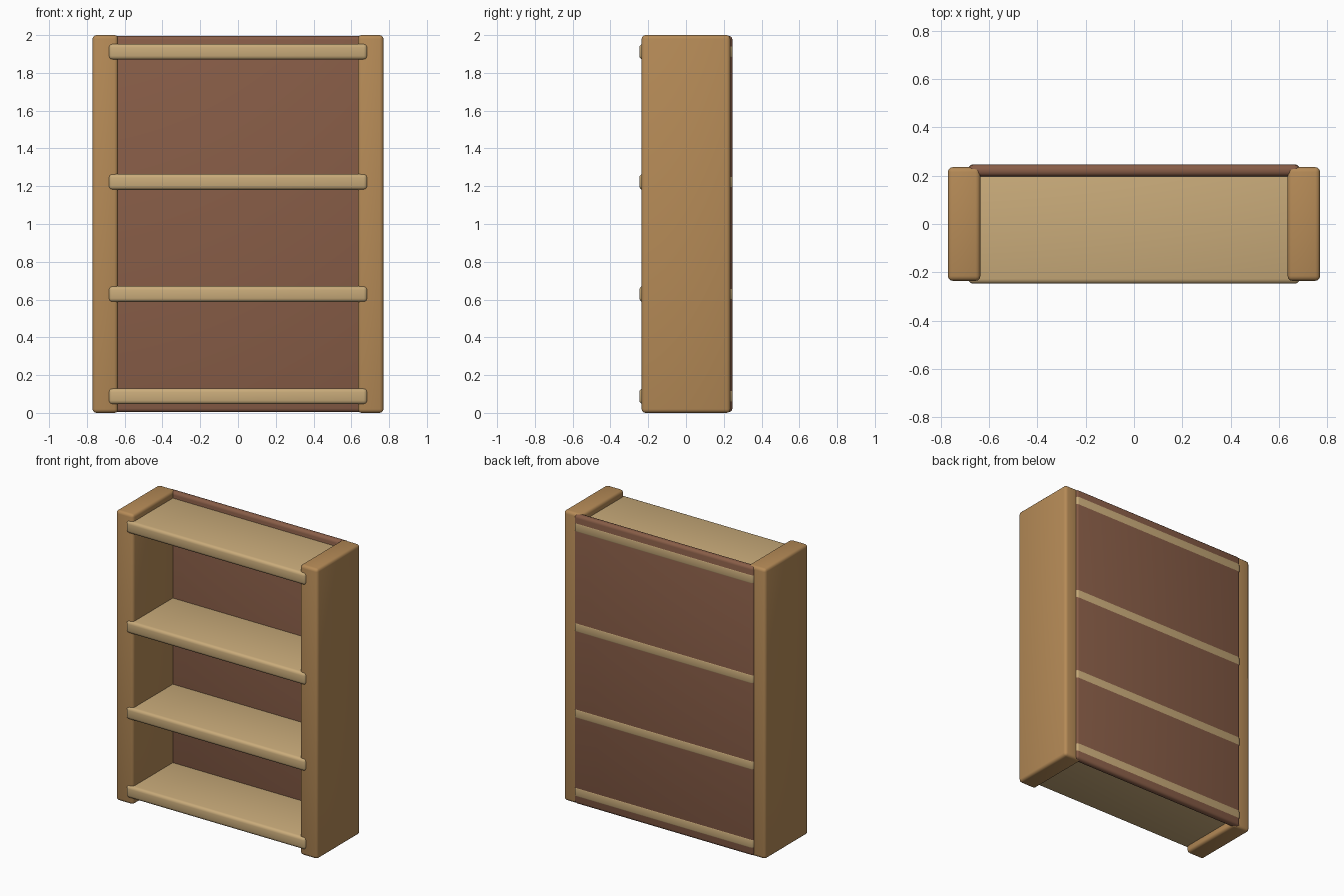
import bpy
import math

if "Cube" in bpy.data.objects:
    bpy.data.objects.remove(bpy.data.objects["Cube"])


def linear(c):
    c /= 255
    return c / 12.92 if c <= 0.04045 else ((c + 0.055) / 1.055) ** 2.4


def material(name, rgb):
    m = bpy.data.materials.new(name)
    m.diffuse_color = (*[linear(c) for c in rgb], 1)
    m.use_nodes = True
    m.node_tree.nodes["Principled BSDF"].inputs["Base Color"].default_value = m.diffuse_color
    return m


def board(name, lo, hi, mat, bevel):
    """Rounded plank between two opposite corners."""
    bpy.ops.mesh.primitive_cube_add(size=1, location=[(a + b) / 2 for a, b in zip(lo, hi)])
    ob = bpy.context.object
    ob.name = name
    ob.scale = [b - a for a, b in zip(lo, hi)]
    bpy.ops.object.transform_apply(location=False, rotation=False, scale=True)
    ob.data.materials.append(mat)
    mod = ob.modifiers.new("rounded edges", 'BEVEL')
    mod.width = bevel
    mod.segments = 3
    bpy.ops.object.modifier_apply(modifier=mod.name)
    bpy.ops.object.shade_smooth_by_angle(angle=math.radians(35))
    return ob


side_wood = material("medium oak", (182, 139, 87))
shelf_wood = material("light oak", (201, 171, 122))
back_wood = material("dark brown", (136, 93, 71))

# Side panels
for name, s in (("left_side", -1), ("right_side", 1)):
    xs = sorted((s * 0.635, s * 0.77))
    board(name, (xs[0], -0.235, 0), (xs[1], 0.235, 2), side_wood, 0.02)

# Back panel, just inside the rear edge of the shelves
board("back_panel", (-0.685, 0.197, 0.004), (0.685, 0.2455, 1.996), back_wood, 0.02)

# Shelves run through the sides and back
for i, z in enumerate((0.088, 0.629, 1.223, 1.912)):
    board(f"shelf_{i + 1}", (-0.685, -0.247, z - 0.042), (0.685, 0.247, z + 0.042),
          shelf_wood, 0.02)
